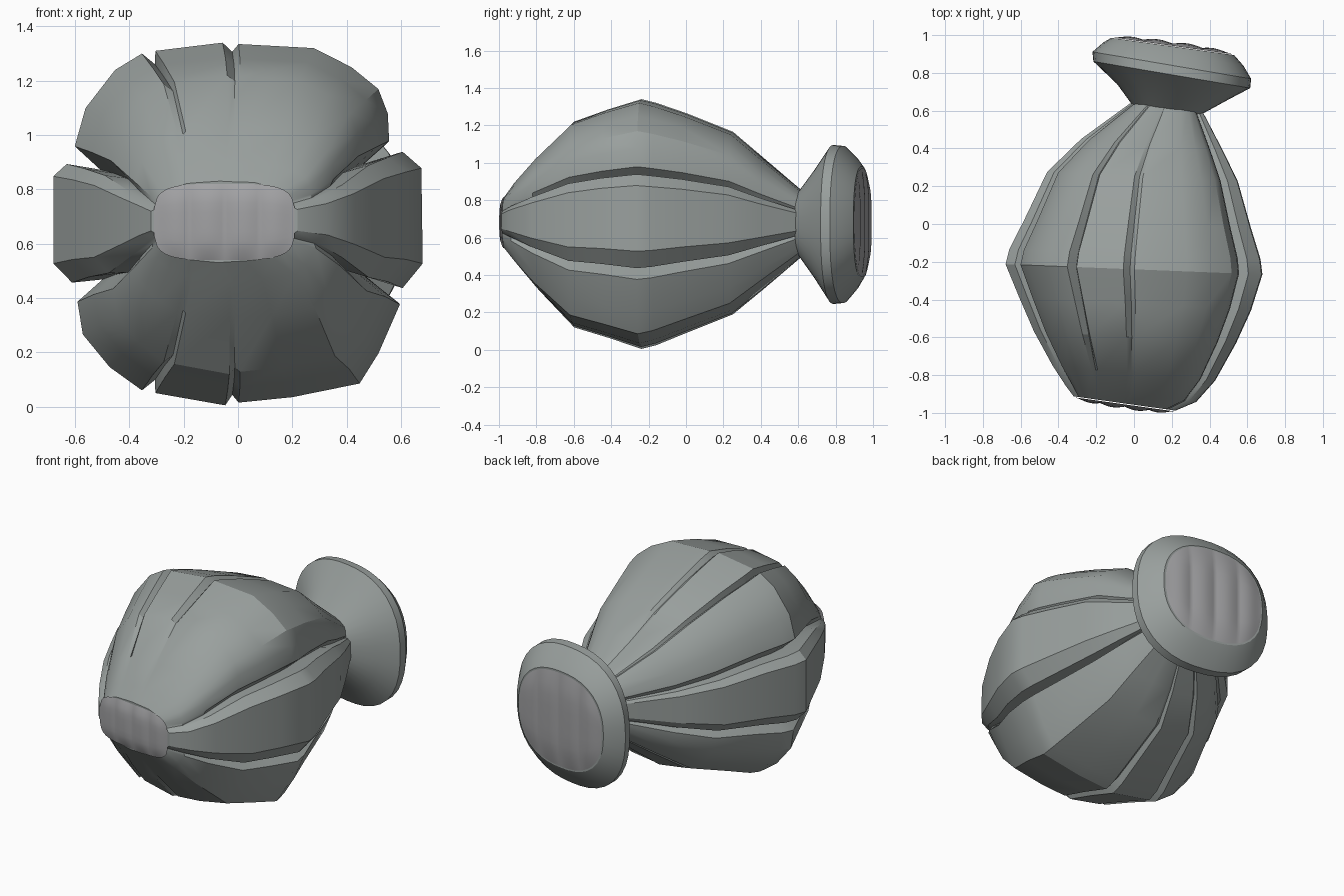
import bpy, bmesh, math

if "Cube" in bpy.data.objects:
    bpy.data.objects.remove(bpy.data.objects["Cube"])

def material(name, col):
    m = bpy.data.materials.new(name)
    m.diffuse_color = (*col, 1)
    m.use_nodes = True
    m.node_tree.nodes["Principled BSDF"].inputs["Base Color"].default_value = m.diffuse_color
    return m

shell_mat = material("shell_grey", (0.32, 0.35, 0.34))
cap_mat = material("cap_grey", (0.36, 0.36, 0.37))

# Body cross-section: x, z, groove depth (pulled to the middle)
BODY = [(-.69, .53, 0), (-.69, .85, 0), (-.64, .895, 0), (-.62, .915, .17), (-.61, .96, 0),
        (-.57, 1.1, 0), (-.46, 1.24, 0), (-.36, 1.3, 0), (-.335, 1.305, .07), (-.31, 1.31, 0),
        (-.06, 1.34, 0), (-.025, 1.34, .05), (.0, 1.335, 0), (.28, 1.32, 0), (.42, 1.25, 0),
        (.52, 1.17, 0), (.555, 1.08, 0), (.56, .98, 0), (.58, .95, .2), (.61, .94, 0),
        (.68, .88, 0), (.685, .53, 0), (.61, .44, 0), (.6, .43, .22), (.6, .38, 0),
        (.52, .2, 0), (.45, .09, 0), (.2, .04, 0), (0, .02, 0), (-.025, .015, .05),
        (-.05, .01, 0), (-.31, .055, 0), (-.335, .06, .07), (-.36, .065, 0),
        (-.48, .15, 0), (-.58, .27, 0), (-.6, .39, 0), (-.61, .43, .17), (-.62, .46, 0)]

# Rounded octagon for the flared end
def octagon(n=40):
    pts = []
    for i in range(n):
        a = -2 * math.pi * i / n
        c, s = math.cos(a), math.sin(a)
        r = 1 / (abs(c) ** 2.4 + abs(s) ** 2.4) ** (1 / 2.4)
        pts.append((r * c, r * s, 0))
    return pts

def finish(bm, name, mat, angle=28):
    bmesh.ops.recalc_face_normals(bm, faces=bm.faces)
    me = bpy.data.meshes.new(name)
    bm.to_mesh(me)
    bm.free()
    ob = bpy.data.objects.new(name, me)
    bpy.context.collection.objects.link(ob)
    me.materials.append(mat)
    bpy.ops.object.select_all(action='DESELECT')
    ob.select_set(True)
    bpy.context.view_layer.objects.active = ob
    bpy.ops.object.shade_smooth_by_angle(angle=math.radians(angle))
    return ob

# Stations: y, x0, x1, z0, z1, skew, groove strength
def loft(name, outline, stations, mat):
    xs, zs = [p[0] for p in outline], [p[1] for p in outline]
    cx, cz = (max(xs) + min(xs)) / 2, (max(zs) + min(zs)) / 2
    hx, hz = (max(xs) - min(xs)) / 2, (max(zs) - min(zs)) / 2
    bm = bmesh.new()
    rings = []
    for y, x0, x1, z0, z1, skew, groove in stations:
        ring = []
        for px, pz, d in outline:
            k = 1 - d * groove
            dx = (px - cx) / hx * k * (x1 - x0) / 2
            dz = (pz - cz) / hz * k * (z1 - z0) / 2
            ring.append(bm.verts.new(((x0 + x1) / 2 + dx, y + skew * dx, (z0 + z1) / 2 + dz)))
        rings.append(ring)
    for a, b in zip(rings, rings[1:]):
        for i in range(len(a)):
            j = (i + 1) % len(a)
            bm.faces.new((a[i], a[j], b[j], b[i]))
    bm.faces.new(rings[0])
    bm.faces.new(rings[-1])
    return finish(bm, name, mat)

# Ribbed end plate with vertical flutes
def ribbed_cap(name, y, x0, x1, z0, z1, skew, out, power, ribs, n=48, m=8):
    bm = bmesh.new()
    cols = []
    for i in range(n + 1):
        u = -0.995 + 1.99 * i / n
        h = (1 - abs(u) ** power) ** (1 / power)
        rib = 0.012 * abs(math.sin(math.pi * ribs * i / n))
        col = []
        for j in range(m + 1):
            v = -1 + 2 * j / m
            bulge = (1 - abs(u) ** 4) * (1 - v ** 4) * (0.012 + rib)
            dx = u * (x1 - x0) / 2
            col.append(bm.verts.new(((x0 + x1) / 2 + dx, y + skew * dx + out * bulge,
                                     (z0 + z1) / 2 + v * h * (z1 - z0) / 2)))
        cols.append(col)
    for a, b in zip(cols, cols[1:]):
        for j in range(m):
            bm.faces.new((a[j], a[j + 1], b[j + 1], b[j]))
    return finish(bm, name, cap_mat, 60)

# Bulbous body
loft("body", BODY, [
    (-.95, -.32, .22, .53, .83, -.14, 0),
    (-.90, -.36, .33, .46, .90, -.12, .1),
    (-.79, -.43, .43, .32, 1.03, -.09, .35),
    (-.60, -.53, .54, .12, 1.22, -.06, .8),
    (-.42, -.61, .62, .065, 1.285, -.06, .95),
    (-.24, -.68, .68, .005, 1.34, -.04, 1),
    (-.16, -.66, .67, .025, 1.32, -.04, 1),
    (.0, -.58, .62, .09, 1.265, -.04, .9),
    (.25, -.46, .55, .19, 1.165, -.05, .8),
    (.42, -.28, .47, .33, 1.02, -.08, .6),
    (.62, -.02, .36, .50, .85, -.10, .2)], shell_mat)

# Flared, slightly turned end
loft("flared_end", octagon(), [
    (.60, .0, .36, .51, .84, -.10, 0),
    (.70, -.09, .50, .375, .97, -.14, 0),
    (.79, -.215, .615, .245, 1.095, -.17, 0),
    (.84, -.22, .62, .25, 1.09, -.17, 0),
    (.90, -.16, .58, .32, 1.03, -.17, 0),
    (.94, -.12, .53, .38, .98, -.14, 0)], shell_mat)

# Fluted plates on both ends
ribbed_cap("front_plate", -.955, -.31, .21, .54, .82, -.14, -1, 4, 4)
ribbed_cap("back_plate", .943, -.11, .52, .39, .97, -.14, 1, 2.4, 4)
